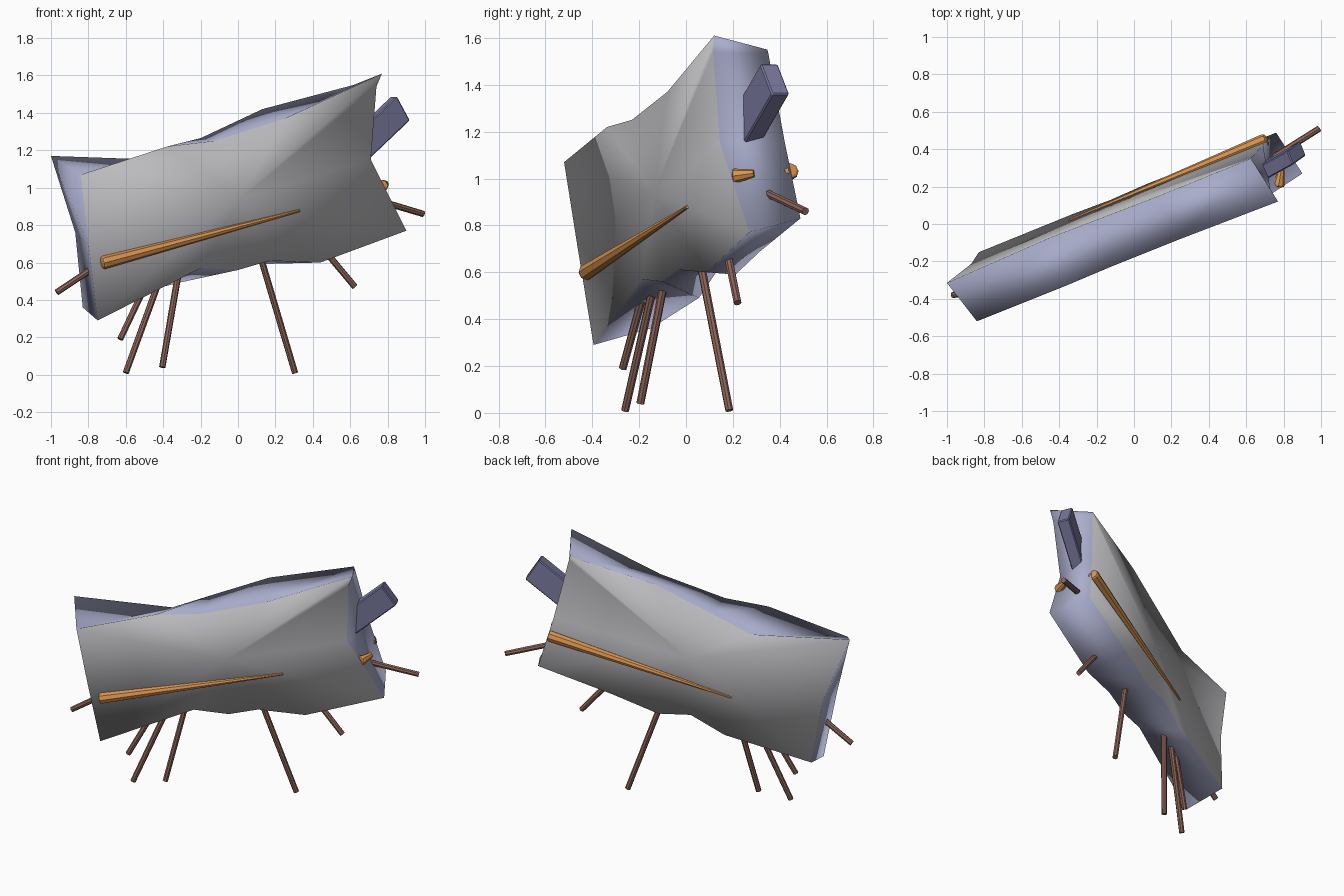
import bpy, bmesh
from mathutils import Vector, Matrix

if "Cube" in bpy.data.objects:
    bpy.data.objects.remove(bpy.data.objects["Cube"])


def material(name, rgb):
    m = bpy.data.materials.new(name)
    m.diffuse_color = (*rgb, 1)
    m.use_nodes = True
    m.node_tree.nodes["Principled BSDF"].inputs["Base Color"].default_value = m.diffuse_color
    return m


GREY = material("grey", (0.50, 0.50, 0.52))
BLUE = material("slate_blue", (0.40, 0.42, 0.60))
DARK = material("dark_violet", (0.19, 0.19, 0.34))
ORANGE = material("orange", (0.70, 0.30, 0.08))
BROWN = material("brown", (0.27, 0.13, 0.10))


def make(name, bm, *mats):
    bmesh.ops.recalc_face_normals(bm, faces=bm.faces)
    me = bpy.data.meshes.new(name)
    bm.to_mesh(me)
    bm.free()
    for m in mats:
        me.materials.append(m)
    ob = bpy.data.objects.new(name, me)
    bpy.context.collection.objects.link(ob)
    return ob


def rod(name, start, end, r1, r2, mat, round_end=0):
    """Eight-sided rod from start to end, optionally with a rounded start."""
    a, b = Vector(start), Vector(end)
    d = b - a
    bm = bmesh.new()
    bmesh.ops.create_cone(bm, cap_ends=True, segments=8,
                          radius1=r1, radius2=r2, depth=d.length)
    if round_end:
        rim = [e for e in bm.edges if all(v.co.z < 0 for v in e.verts)]
        bmesh.ops.bevel(bm, geom=rim, offset=round_end, segments=2,
                        profile=0.5, affect='EDGES')
    rot = d.to_track_quat('Z', 'Y').to_matrix().to_4x4()
    bm.transform(Matrix.Translation((a + b) / 2) @ rot)
    return make(name, bm, mat)


# Body: two outlines (x, z) on parallel tilted planes, joined by a strip
FRONT = [(-.84, 1.07), (-.38, 1.22), (-.13, 1.25), (.25, 1.37), (.77, 1.61),
         (.74, 1.54), (.71, 1.15), (.90, .77), (.44, .60), (.17, .61),
         (0, .56), (-.20, .57), (-.75, .29), (-.80, .70)]
REAR = [(-1.0, 1.17), (-.44, 1.15), (-.20, 1.265), (.13, 1.42), (.62, 1.55),
        (.625, 1.53), (.69, 1.15), (.76, .83), (.33, .69), (.06, .59),
        (-.125, .60), (-.325, .49), (-.83, .36), (-.87, .76)]


def on_plane(p, offset):
    x, z = p
    return (x, offset + .435 * x - .111 * z, z)


bm = bmesh.new()
loops = []
for pts, centre, offset in ((FRONT, (.01, .94), -.036), (REAR, (-.09, .96), .25)):
    ring = [bm.verts.new(on_plane(p, offset)) for p in pts]
    hub = bm.verts.new(on_plane(centre, offset))
    for i, v in enumerate(ring):
        bm.faces.new((hub, v, ring[(i + 1) % len(ring)]))
    loops.append(ring)
n = len(FRONT)
for i in range(n):
    j = (i + 1) % n
    f = bm.faces.new((loops[0][i], loops[0][j], loops[1][j], loops[1][i]))
    f.material_index = 1
for f in bm.faces:
    f.smooth = True
make("body", bm, GREY, BLUE)

# Snout block, angled up out of the end face
tip = Vector((.87, .38, 1.425))
axis = Vector((.20, .11, .19)) * 1.3
u, v = Vector((.07, .05, -.13)) / 2, Vector((-.03, .075, 0)) / 2
bm = bmesh.new()
bmesh.ops.create_cube(bm, size=2)
for vert in bm.verts:
    a, b, c = vert.co
    vert.co = tip + u * a + v * b - axis * (1 - c) / 2
bmesh.ops.bevel(bm, geom=bm.edges[:], offset=.006, segments=1, affect='EDGES')
make("snout_block", bm, DARK)

# Tapered side spikes and the small eye
rod("front_side_spike", (-.73, -.43, .597), (.33, .005, .878), .036, .007, ORANGE, .014)
rod("rear_side_spike", (.71, .452, 1.035), (-.35, .018, .733), .036, .007, ORANGE, .014)
rod("eye", (.772, .20, 1.01), (.788, .29, 1.022), .033, .017, ORANGE, .012)

# Legs, horn and tail: thin rods from inside the body to their free tips
STICKS = {
    "tail": ((-.70, -.33, .62), (-.97, -.38, .44)),
    "back_leg_1": ((-.45, -.165, .57), (-.63, -.27, .19)),
    "back_leg_2": ((-.40, -.135, .56), (-.60, -.26, .01)),
    "back_leg_3": ((-.30, -.075, .65), (-.405, -.195, .04)),
    "middle_leg": ((.10, .05, .70), (.305, .185, .01)),
    "front_leg": ((.40, .165, .74), (.625, .22, .47)),
    "chin_spine": ((.72, .34, .94), (.99, .51, .86)),
}
for name, (a, b) in STICKS.items():
    rod(name, a, b, .018, .017, BROWN)
